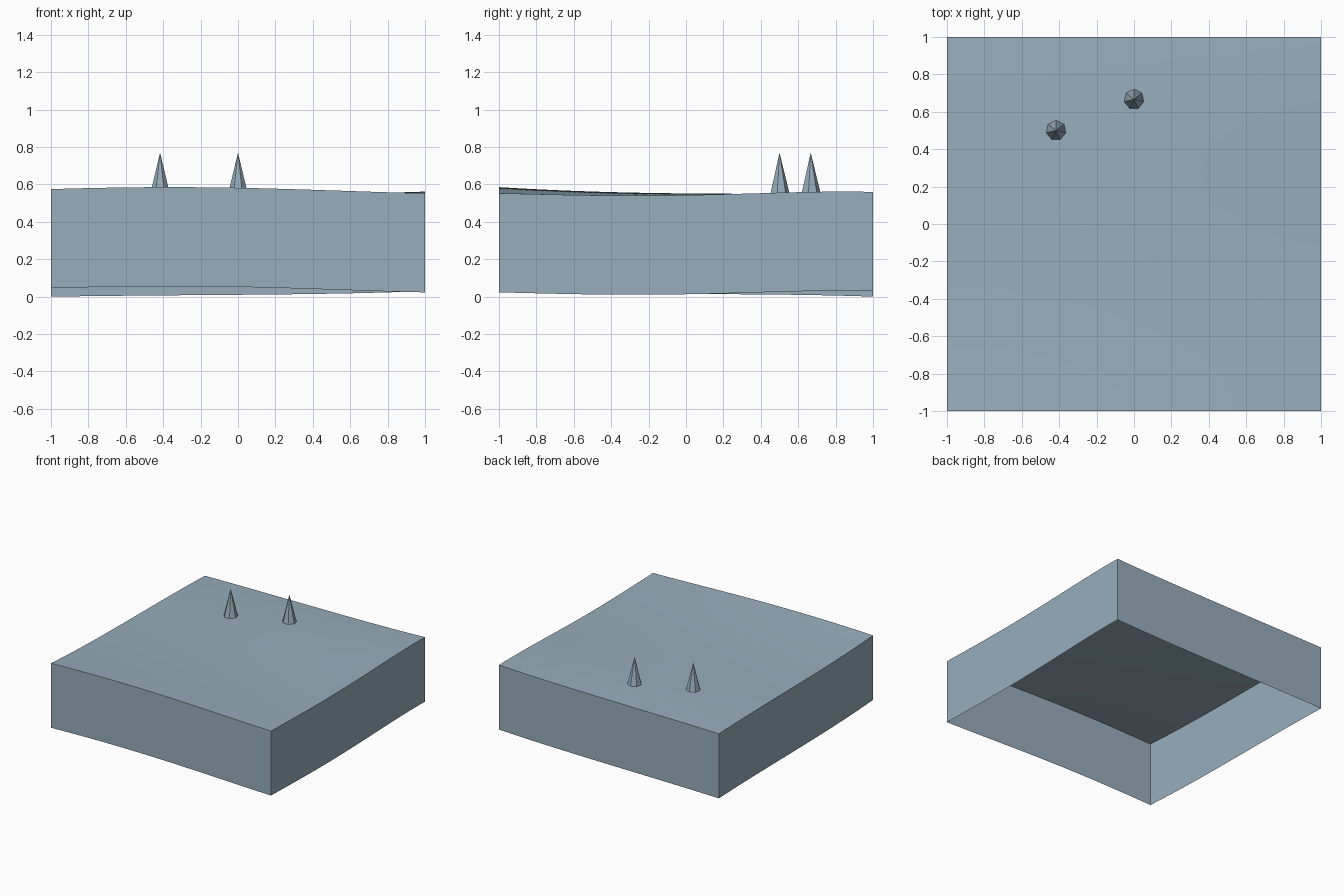
import bpy
import bmesh
import math

cube = bpy.data.objects.get("Cube")
if cube:
    bpy.data.objects.remove(cube, do_unlink=True)

CELLS = 24        # grid cells along each side
WALL = 0.53       # skirt height


def make_material(name, color):
    mat = bpy.data.materials.new(name)
    mat.use_nodes = True
    mat.diffuse_color = color
    mat.node_tree.nodes["Principled BSDF"].inputs["Base Color"].default_value = color
    return mat


def add_object(name, bm, mat):
    mesh = bpy.data.meshes.new(name)
    bm.to_mesh(mesh)
    bm.free()
    mesh.materials.append(mat)
    obj = bpy.data.objects.new(name, mesh)
    bpy.context.collection.objects.link(obj)
    return obj


stone = make_material("blue_grey_stone", (0.31, 0.42, 0.50, 1))

# Edge height profiles, sampled evenly from -1 to 1
NODES = (-1, -0.5, 0, 0.5, 1)
FRONT = (0.575, 0.585, 0.582, 0.568, 0.553)
BACK = (0.530, 0.536, 0.540, 0.546, 0.560)
LEFT = (0.553, 0.542, 0.543, 0.556, 0.560)
RIGHT = (0.575, 0.553, 0.545, 0.541, 0.530)


def curve(profile, t):
    """Smooth polynomial through the profile heights."""
    return sum(h * math.prod((t - b) / (a - b) for b in NODES if b != a)
               for a, h in zip(NODES, profile))


def height(x, y):
    """Surface blended between the four edge profiles."""
    u, v = (x + 1) / 2, (y + 1) / 2
    across = (1 - v) * curve(FRONT, x) + v * curve(BACK, x)
    along = (1 - u) * curve(RIGHT, y) + u * curve(LEFT, y)
    corners = ((1 - v) * ((1 - u) * FRONT[0] + u * FRONT[-1])
               + v * ((1 - u) * BACK[0] + u * BACK[-1]))
    return across + along - corners


# Ground block: rolling top with an open-bottomed skirt
bm = bmesh.new()
bmesh.ops.create_grid(bm, x_segments=CELLS, y_segments=CELLS, size=1)
for v in bm.verts:
    v.co.z = height(v.co.x, v.co.y)
top_faces = list(bm.faces)
for f in top_faces:
    f.smooth = True
rim = [e for e in bm.edges if e.is_boundary]
skirt = bmesh.ops.extrude_edge_only(bm, edges=rim)["geom"]
for g in skirt:
    if isinstance(g, bmesh.types.BMVert):
        g.co.z -= WALL
    elif isinstance(g, bmesh.types.BMFace):
        g.smooth = False
bm.normal_update()
for f in bm.faces:
    c = f.calc_center_median()
    outward = f.normal.z if abs(f.normal.z) > 0.5 else f.normal.x * c.x + f.normal.y * c.y
    if outward < 0:
        f.normal_flip()
add_object("ground_block", bm, stone)

# Spikes: seven-sided cones standing on the ground
TIP, BASE, RADIUS, SIDES = 0.77, 0.545, 0.055, 7
for name, x, y in (("right_spike", -5 / 12, 1 / 2), ("middle_spike", 0, 2 / 3)):
    bm = bmesh.new()
    ring = []
    for i in range(SIDES):
        a = math.pi / 2 + math.tau * i / SIDES
        ring.append(bm.verts.new((RADIUS * math.cos(a), RADIUS * math.sin(a), 0)))
    tip = bm.verts.new((0, 0, TIP - BASE))
    for i in range(SIDES):
        bm.faces.new((ring[i], ring[(i + 1) % SIDES], tip))
    bm.faces.new(ring[::-1])
    spike = add_object(name, bm, stone)
    spike.location = (x, y, BASE)
